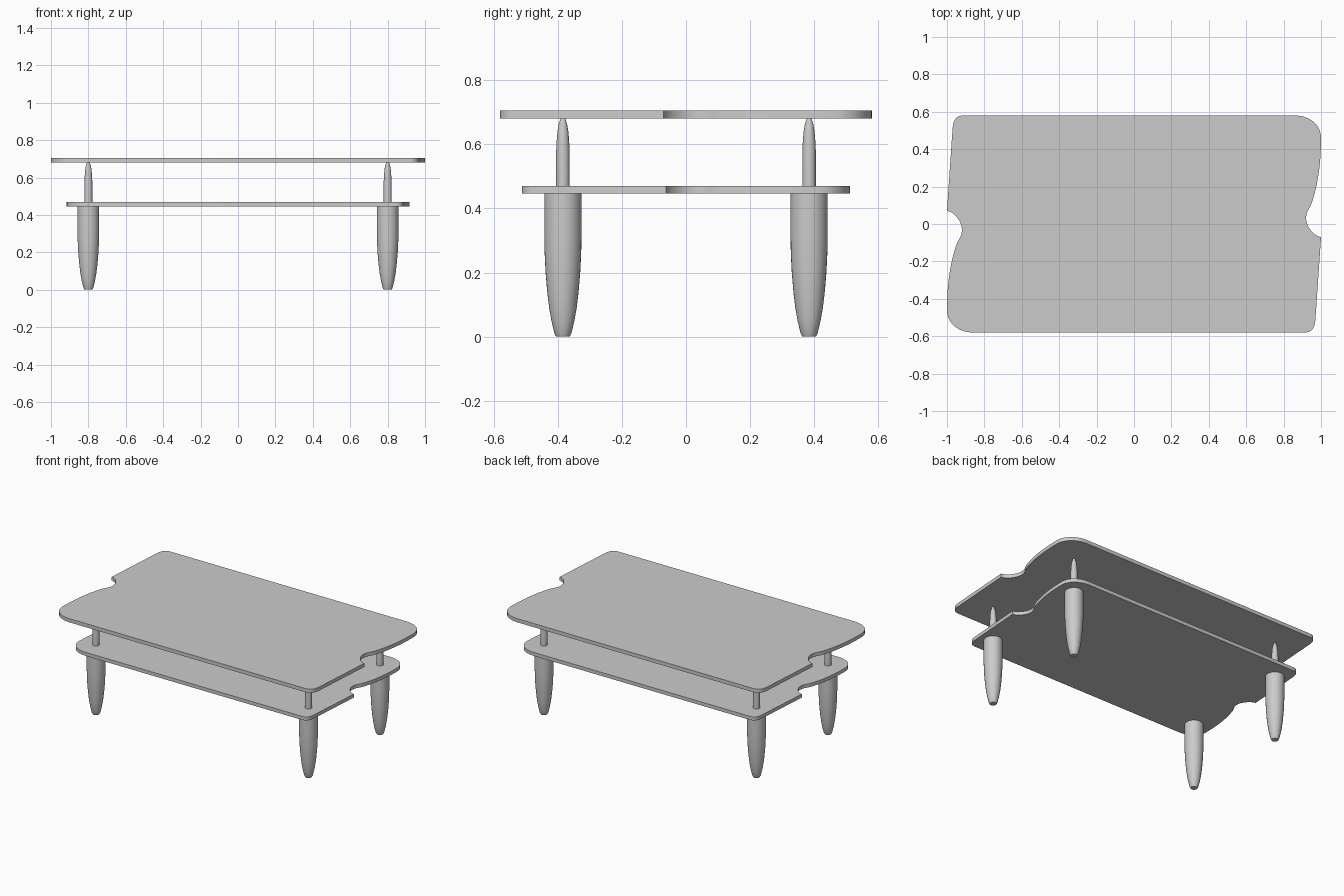
import bpy, bmesh, math

if "Cube" in bpy.data.objects:
    bpy.data.objects.remove(bpy.data.objects["Cube"])

grey = bpy.data.materials.new("soft grey")
grey.diffuse_color = (0.6, 0.6, 0.6, 1)
grey.use_nodes = True
grey.node_tree.nodes["Principled BSDF"].inputs["Base Color"].default_value = grey.diffuse_color


def finish(name, bm):
    bmesh.ops.recalc_face_normals(bm, faces=bm.faces)
    me = bpy.data.meshes.new(name)
    bm.to_mesh(me)
    bm.free()
    me.materials.append(grey)
    ob = bpy.data.objects.new(name, me)
    bpy.context.collection.objects.link(ob)
    bpy.ops.object.select_all(action='DESELECT')
    bpy.context.view_layer.objects.active = ob
    ob.select_set(True)
    bpy.ops.object.shade_smooth_by_angle(angle=math.radians(35))
    return ob


def bezier(a, b, c, d, n=10):
    pts = []
    for i in range(n + 1):
        t = i / n
        u = 1 - t
        pts.append(tuple(u**3 * a[k] + 3*u*u*t * b[k] + 3*u*t*t * c[k] + t**3 * d[k]
                         for k in range(2)))
    return pts


# Left end of the board outline: small corner, notch, sweeping side, large corner
curves = [
    [(-0.91, 0.58), (-0.95, 0.58), (-0.966, 0.56), (-0.970, 0.51)],
    [(-1.0, 0.07), (-0.965, 0.068), (-0.92, 0.015), (-0.92, -0.03)],
    [(-0.92, -0.03), (-0.92, -0.07), (-0.94, -0.08), (-0.953, -0.12)],
    [(-0.953, -0.12), (-0.985, -0.22), (-1.0, -0.33), (-1.0, -0.46)],
    [(-1.0, -0.46), (-1.0, -0.53), (-0.94, -0.58), (-0.86, -0.58)],
]
half = []
for c in curves:
    for p in bezier(*c):
        if not half or math.dist(p, half[-1]) > 1e-5:
            half.append(p)
outline = half + [(-x, -y) for x, y in half]   # the other end is turned 180 degrees


def board(name, sx, sy, z0, z1):
    bm = bmesh.new()
    face = bm.faces.new([bm.verts.new((x * sx, y * sy, z0)) for x, y in outline])
    ext = bmesh.ops.extrude_face_region(bm, geom=[face], use_keep_orig=True)
    for v in ext["geom"]:
        if isinstance(v, bmesh.types.BMVert):
            v.co.z = z1
    finish(name, bm)


def turned(name, profile, x, y, sides=32):
    bm = bmesh.new()
    rings = []
    for r, z in profile:
        rings.append([bm.verts.new((x + r * math.cos(2 * math.pi * i / sides),
                                    y + r * math.sin(2 * math.pi * i / sides), z))
                      for i in range(sides)])
    for a, b in zip(rings, rings[1:]):
        for i in range(sides):
            j = (i + 1) % sides
            bm.faces.new((a[i], a[j], b[j], b[i]))
    bm.faces.new(rings[0])
    bm.faces.new(rings[-1])
    finish(name, bm)


# Boards
board("table_top", 1.0, 1.0, 0.68, 0.705)
board("lower_shelf", 0.916, 0.883, 0.446, 0.47)

# Tapered legs below the shelf, thin posts between the boards
leg = [(0.021, 0.0), (0.027, 0.012), (0.036, 0.05), (0.043, 0.09), (0.049, 0.14),
       (0.054, 0.2), (0.057, 0.26), (0.058, 0.32), (0.058, 0.446)]
post = [(0.021, 0.468), (0.021, 0.58), (0.0195, 0.61), (0.017, 0.64),
        (0.013, 0.664), (0.009, 0.676), (0.007, 0.681)]
for ny, sy in (("front", -1), ("back", 1)):
    for nx, sx in (("left", -1), ("right", 1)):
        turned(f"{ny}_{nx}_leg", leg, 0.8 * sx, 0.384 * sy)
        turned(f"{ny}_{nx}_post", post, 0.8 * sx, 0.384 * sy)
